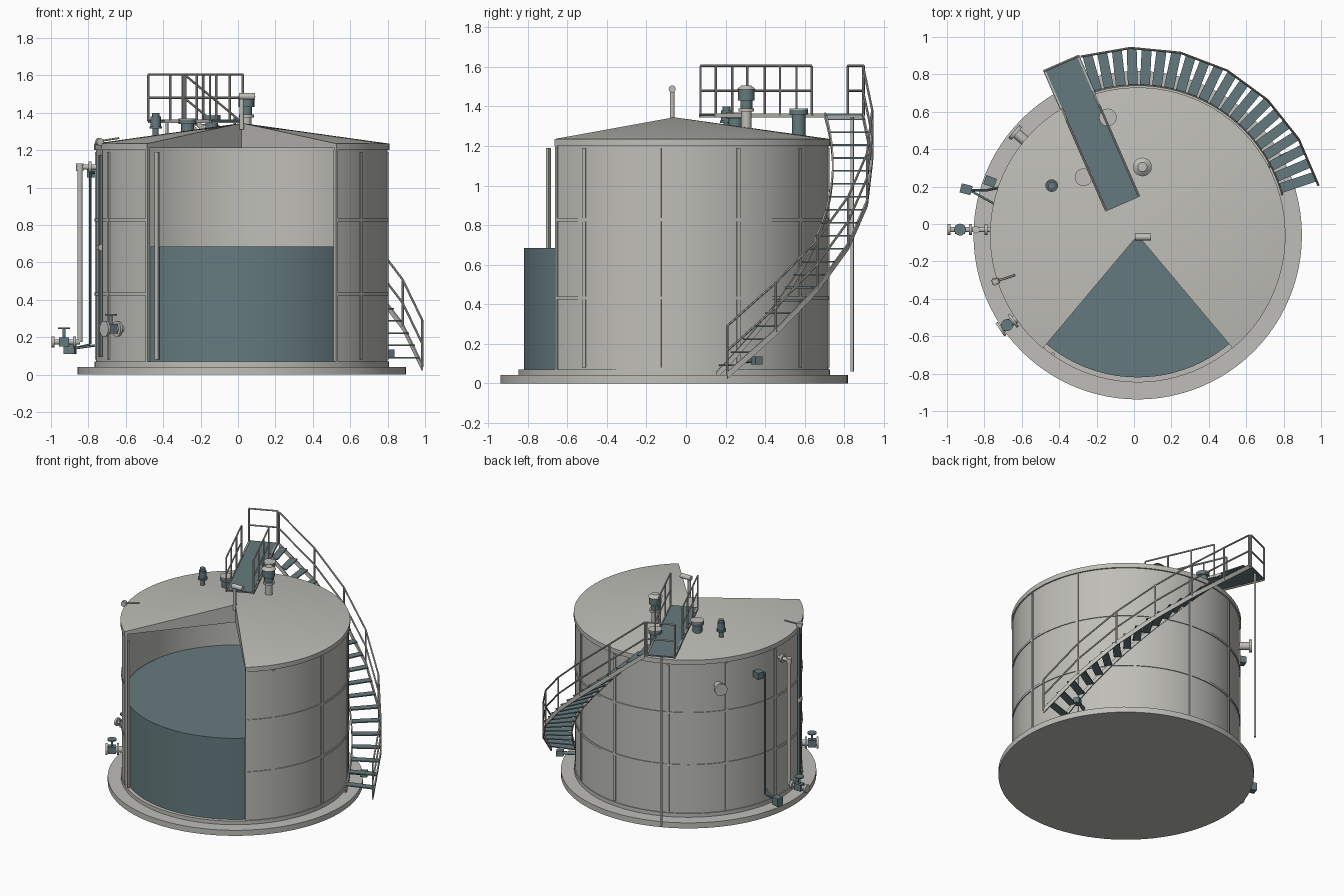
import bpy, bmesh, math
from mathutils import Vector, Matrix

if "Cube" in bpy.data.objects:
    bpy.data.objects.remove(bpy.data.objects["Cube"])

CX, CY = 0.02, -0.06          # tank axis
R = 0.78                      # shell radius


def material(name, rgb):
    m = bpy.data.materials.new(name)
    m.diffuse_color = (*rgb, 1)
    m.use_nodes = True
    m.node_tree.nodes["Principled BSDF"].inputs["Base Color"].default_value = m.diffuse_color
    return m


GREY = material("light grey steel", (0.52, 0.515, 0.48))
BLUE = material("slate blue", (0.13, 0.195, 0.21))


def pol(deg, r, z):
    a = math.radians(deg)
    return Vector((CX + r * math.cos(a), CY + r * math.sin(a), z))


def finish(name, bm, mat):
    bmesh.ops.recalc_face_normals(bm, faces=bm.faces)
    me = bpy.data.meshes.new(name)
    bm.to_mesh(me)
    bm.free()
    me.materials.append(mat)
    ob = bpy.data.objects.new(name, me)
    bpy.context.collection.objects.link(ob)
    bpy.context.view_layer.objects.active = ob
    ob.select_set(True)
    bpy.ops.object.shade_smooth_by_angle(angle=math.radians(35))
    ob.select_set(False)
    return ob


def rod(bm, p, q, r, r2=None, n=12):
    p, q = Vector(p), Vector(q)
    d = q - p
    mat = Matrix.Translation((p + q) / 2) @ d.to_track_quat('Z', 'Y').to_matrix().to_4x4()
    bmesh.ops.create_cone(bm, cap_ends=True, segments=n, radius1=r,
                          radius2=r if r2 is None else r2, depth=d.length, matrix=mat)


def path(bm, pts, r, n=8):
    for p, q in zip(pts, pts[1:]):
        rod(bm, p, q, r, n=n)


def box(bm, c, size, deg=0):
    mat = (Matrix.Translation(c) @ Matrix.Rotation(math.radians(deg), 4, 'Z')
           @ Matrix.Diagonal((*size, 1)))
    bmesh.ops.create_cube(bm, size=1, matrix=mat)


def sweep(bm, profile, a0, a1, rise=0, n=72):
    """Turn a closed (radius, z) profile about the tank axis, climbing by rise."""
    full = abs(a1 - a0) >= 360
    rings = []
    for i in range(n if full else n + 1):
        t = i / n
        rings.append([bm.verts.new(pol(a0 + (a1 - a0) * t, r, z + rise * t)) for r, z in profile])
    k = len(profile)
    for i in range(n):
        a, b = rings[i], rings[(i + 1) % len(rings)]
        for j in range(k):
            bm.faces.new((a[j], a[(j + 1) % k], b[(j + 1) % k], b[j]))
    if not full:
        bm.faces.new(rings[0])
        bm.faces.new(rings[-1])
    bmesh.ops.remove_doubles(bm, verts=bm.verts, dist=1e-5)


def rect(r0, r1, z0, z1):
    return [(r0, z0), (r1, z0), (r1, z1), (r0, z1)]


# Foundation, floor and stored liquid
for name, r, z0, z1, mat in (("foundation", 0.878, 0, 0.042, GREY),
                             ("floor_plate", 0.787, 0.042, 0.07, GREY),
                             ("liquid", 0.76, 0.07, 0.685, BLUE)):
    bm = bmesh.new()
    rod(bm, (CX, CY, z0), (CX, CY, z1), r, n=96)
    finish(name, bm, mat)

# Shell and roof with a wedge left open at the front
A0, A1 = -50, 230
bm = bmesh.new()
sweep(bm, rect(0.768, R, 0.07, 1.21), A0, A1)
finish("shell", bm, GREY)
bm = bmesh.new()
sweep(bm, [(0, 1.212), (0.77, 1.212), (0.77, 1.2), (0.79, 1.2), (0.79, 1.235), (0, 1.345)], A0, A1)
finish("roof", bm, GREY)

# Shell stiffeners: vertical ribs, paired hoops, end posts
bm = bmesh.new()
for i in range(10):
    box(bm, pol(-35.5 + 30 * i, R, 0.635), (0.014, 0.02, 1.11), -35.5 + 30 * i)
for a in (A0 + 0.5, A1 - 0.5):
    box(bm, pol(a, 0.775, 0.635), (0.022, 0.014, 1.13), a)
finish("ribs", bm, GREY)
for z in (0.43, 0.825):
    bm = bmesh.new()
    sweep(bm, rect(0.775, 0.786, z - 0.006, z + 0.01), A0, A1)
    finish("hoop", bm, GREY)

# Walkway over the roof
WA = 113.6
U = Vector((math.cos(math.radians(WA)), math.sin(math.radians(WA)), 0))
V = Vector((U.y, -U.x, 0))
W0 = Vector((-0.06, 0.107, 0))


def walk(u, v, z):
    return W0 + U * u + V * v + Vector((0, 0, z))


bm = bmesh.new()
box(bm, walk(0.412, 0, 1.357), (0.824, 0.18, 0.01), WA)
bmesh.ops.create_cube(bm, size=1, matrix=Matrix.Translation(walk(0.71, 0, 1.357))
                      @ Matrix.Rotation(math.radians(WA), 4, 'Z') @ Matrix.Diagonal((0.22, 0.21, 0.008, 1)))
finish("walkway", bm, BLUE)
bm = bmesh.new()
for s in (-1, 1):
    box(bm, walk(0.412, s * 0.096, 1.355), (0.824, 0.008, 0.02), WA)
finish("walkway_beams", bm, GREY)


def railing(bm, posts, r=0.006):
    for p in posts:
        rod(bm, p, p + Vector((0, 0, 0.25)), r, n=8)
    for h in (0.125, 0.25):
        path(bm, [p + Vector((0, 0, h)) for p in posts], r)


bm = bmesh.new()
for s in (-1, 1):
    railing(bm, [walk(u, s * 0.096, 1.355) for u in (0.005, 0.18, 0.36, 0.535)])
railing(bm, [walk(0.82, v, 1.355) for v in (-0.1, 0.1)])
finish("walkway_railing", bm, GREY)
bm = bmesh.new()
rod(bm, walk(0.8, 0, 0.06), walk(0.8, 0, 1.355), 0.008)
finish("walkway_post", bm, GREY)

# Curved stair: treads, stringers, outer handrail
S0, S1, Z0, Z1, STEPS = 15.5, 107.5, 0.04, 1.35, 20
bm = bmesh.new()
for i in range(STEPS):
    t = (i + 0.6) / STEPS
    a = S0 + (S1 - S0) * t
    box(bm, pol(a, 0.9, Z0 + (Z1 - Z0) * t + 0.012), (0.19, 0.053, 0.008), a)
finish("stair_treads", bm, BLUE)
bm = bmesh.new()
sweep(bm, rect(0.798, 0.806, Z0 - 0.018, Z0 + 0.018), S0, S1, Z1 - Z0, 36)
sweep(bm, rect(0.998, 1.006, Z0 - 0.018, Z0 + 0.018), S0, S1, Z1 - Z0, 6)
finish("stair_stringers", bm, GREY)
bm = bmesh.new()
railing(bm, [pol(S0 + (S1 - S0) * i / 6, 1.002, Z0 + (Z1 - Z0) * i / 6) for i in range(7)])
finish("stair_handrail", bm, GREY)

# Gooseneck vent at the roof peak
bm = bmesh.new()
rod(bm, (0.02, -0.07, 1.31), (0.02, -0.07, 1.49), 0.012)
rod(bm, (0.005, -0.07, 1.488), (0.09, -0.07, 1.488), 0.018)
finish("peak_vent", bm, GREY)

# Domed breather
bm = bmesh.new()
rod(bm, (0.045, 0.305, 1.27), (0.045, 0.305, 1.38), 0.026, n=20)
rod(bm, (0.045, 0.305, 1.375), (0.045, 0.305, 1.39), 0.04, n=20)
rod(bm, (0.045, 0.305, 1.485), (0.045, 0.305, 1.505), 0.05, 0.025, n=20)
finish("breather_pipe", bm, GREY)
bm = bmesh.new()
rod(bm, (0.045, 0.305, 1.39), (0.045, 0.305, 1.43), 0.03, n=20)
rod(bm, (0.045, 0.305, 1.43), (0.045, 0.305, 1.487), 0.042, n=20)
finish("breather_body", bm, BLUE)

# Small roof valve
bm = bmesh.new()
for z0, z1, r in ((1.25, 1.32, 0.016), (1.315, 1.328, 0.034), (1.328, 1.38, 0.027), (1.38, 1.4, 0.02)):
    rod(bm, (-0.44, 0.205, z0), (-0.44, 0.205, z1), r, n=16)
finish("roof_valve", bm, BLUE)

# Roof hatches
for x, y, z in ((-0.14, 0.57, 1.365), (-0.27, 0.25, 1.345)):
    bm = bmesh.new()
    rod(bm, (x, y, z - 0.12), (x, y, z), 0.034, n=20)
    rod(bm, (x, y, z - 0.006), (x, y, z + 0.018), 0.047, n=20)
    finish("hatch_neck", bm, BLUE)
    bm = bmesh.new()
    rod(bm, (x, y, z + 0.018), (x, y, z + 0.024), 0.047, n=20)
    finish("hatch_lid", bm, GREY)

# Fill pipe with valve and handwheel on the left
bm = bmesh.new()
path(bm, [(-0.74, -0.03, 1.11), (-0.845, -0.03, 1.11), (-0.845, -0.03, 0.175), (-0.98, -0.03, 0.175)], 0.014, 12)
for x, z in ((-0.79, 1.11), (-0.875, 0.175), (-0.99, 0.175)):
    rod(bm, (x - 0.008, -0.03, z), (x + 0.008, -0.03, z), 0.03, n=16)
rod(bm, (-0.845, -0.03, 1.09), (-0.845, -0.03, 1.128), 0.02)
finish("fill_pipe", bm, GREY)


def valve(c, deg, name):
    """Valve body, stem and handwheel."""
    c = Vector(c)
    up = Vector((0, 0, 1))
    bm = bmesh.new()
    box(bm, c, (0.055, 0.045, 0.05), deg)
    rod(bm, c, c + up * 0.075, 0.008)
    rod(bm, c + up * 0.07, c + up * 0.078, 0.032, n=16)
    finish(name, bm, BLUE)


valve((-0.93, -0.03, 0.175), 0, "fill_valve")

# Side outlet with valve
bm = bmesh.new()
rod(bm, pol(214.5, 0.76, 0.245), pol(214.5, 0.89, 0.245), 0.022, n=16)
for r in (0.8, 0.88):
    rod(bm, pol(214.5, r, 0.245), pol(214.5, r + 0.014, 0.245), 0.042, n=20)
finish("outlet", bm, GREY)
valve(pol(214.5, 0.848, 0.245), 214.5, "outlet_valve")

# Upper nozzle at the back left
bm = bmesh.new()
rod(bm, pol(140, 0.76, 1.03), pol(140, 0.86, 1.03), 0.028, n=16)
rod(bm, pol(140, 0.845, 1.03), pol(140, 0.865, 1.03), 0.045, n=20)
finish("upper_nozzle", bm, GREY)

# Sampling line: thin pipe with a box at each end
bm = bmesh.new()
path(bm, [pol(160, 0.76, 1.08), pol(163.5, 0.845, 1.08), pol(163.5, 0.845, 0.16), pol(165, 0.93, 0.14)], 0.007)
box(bm, pol(160, 0.84, 1.08), (0.06, 0.05, 0.05), 160)
box(bm, pol(165, 0.95, 0.14), (0.06, 0.05, 0.06), 165)
rod(bm, pol(168, 0.77, 0.16), pol(165, 0.93, 0.14), 0.006)
finish("sampling_line", bm, BLUE)

# Level gauge board with pulley on top
bm = bmesh.new()
box(bm, pol(198, 0.795, 0.635), (0.012, 0.03, 1.08), 198)
finish("gauge_board", bm, BLUE)
bm = bmesh.new()
box(bm, pol(198, 0.803, 0.68), (0.02, 0.04, 0.025), 198)
rod(bm, pol(198, 0.79, 1.15), pol(198, 0.79, 1.25), 0.006)
rod(bm, pol(198, 0.79, 1.25), pol(198, 0.69, 1.265), 0.005)
rod(bm, pol(197, 0.8, 1.245), pol(199, 0.8, 1.245), 0.02, n=16)
finish("gauge_pulley", bm, GREY)

# Drain under the stair
bm = bmesh.new()
rod(bm, pol(28, 0.76, 0.115), pol(28, 0.9, 0.115), 0.012)
box(bm, pol(28, 0.89, 0.115), (0.05, 0.04, 0.04), 28)
finish("drain", bm, BLUE)
